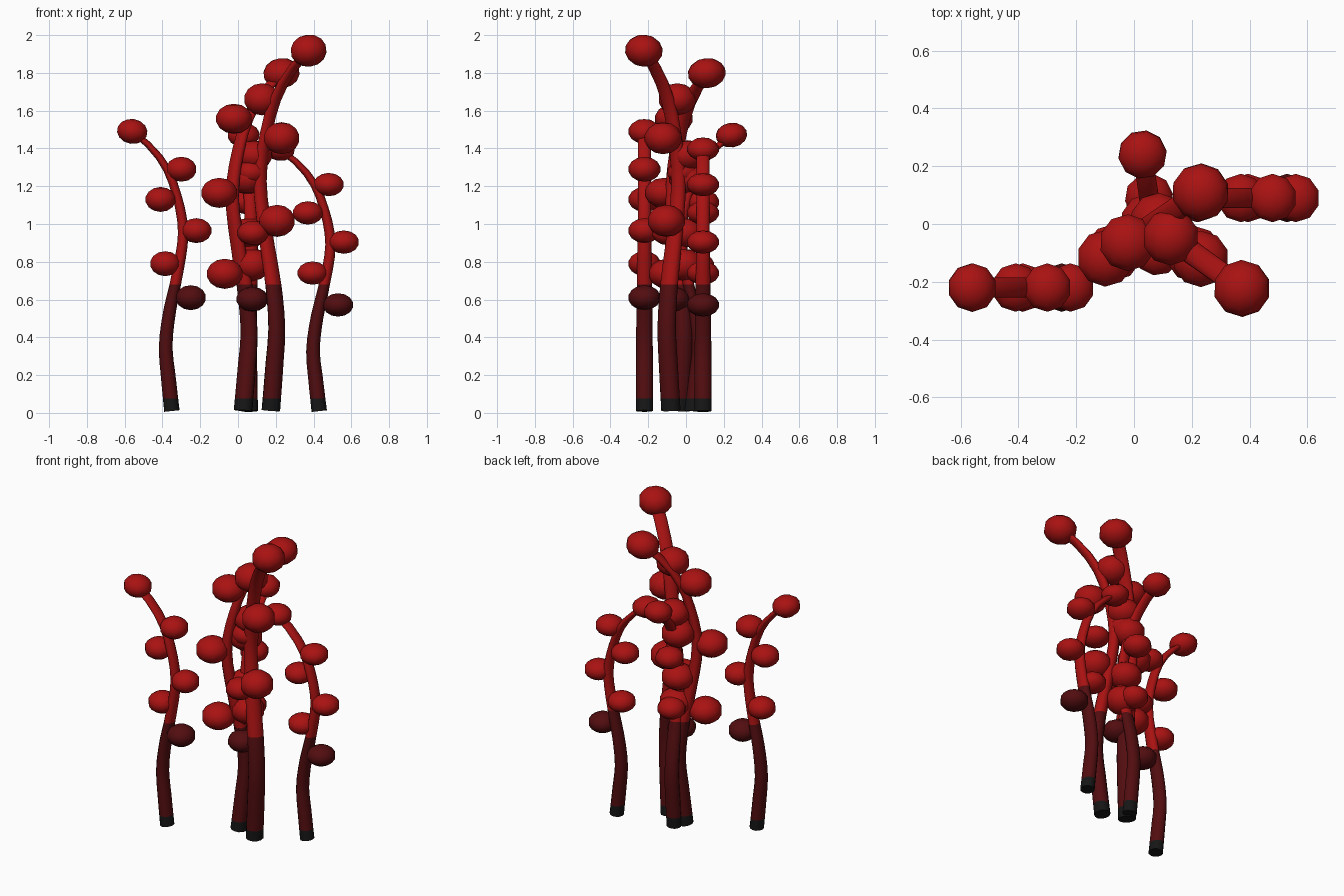
import bpy, bmesh, math
from mathutils import Vector, Matrix

if "Cube" in bpy.data.objects:
    bpy.data.objects.remove(bpy.data.objects["Cube"])


def material(name, rgb):
    m = bpy.data.materials.new(name)
    m.diffuse_color = (*rgb, 1)
    m.use_nodes = True
    m.node_tree.nodes["Principled BSDF"].inputs["Base Color"].default_value = m.diffuse_color
    return m


MATS = [material("black_root", (0.008, 0.008, 0.008)),
        material("dark_red", (0.085, 0.004, 0.005)),
        material("berry_red", (0.40, 0.006, 0.006))]
ROOT_TOP, DARK_TOP = 0.075, 0.68      # heights where the colour changes

# Stem shape: height, sideways offset, thickness in the bend plane, thickness across it
STEM = [(0.01, 0, .041, .045), (0.2, -.020, .039, .045), (0.35, -.033, .036, .044),
        (0.52, -.015, .034, .043), (0.70, .022, .030, .040), (0.9, .057, .028, .036),
        (1.0, .057, .027, .035), (1.13, .032, .025, .035), (1.28, -.020, .022, .035),
        (1.4, -.105, .018, .034), (1.49, -.21, .016, .034)]
# Berries: height, sideways offset
BERRIES = [(.61, .10), (.79, -.035), (.965, .13), (1.13, -.06), (1.29, .05), (1.49, -.21)]
# Stalks: base x, base y, bend direction, width scale, height scale
STALKS = [(-.35, -.22, (1, 0), 1.0, 1.0),
          (.43, .09, (1, 0), 1.0, .937),
          (.174, -.08, (-.81, .58), 1.17, 1.287),
          (.027, -.031, (-.82, -.57), 1.18, 1.207),
          (.061, .033, (.15, -.99), 1.0, .987)]


def sample(h):
    """Smooth interpolation of the stem table at height h."""
    n = len(STEM)
    i = max(j for j in range(n - 1) if STEM[j][0] <= h)
    a, b = STEM[i], STEM[i + 1]
    before, after = STEM[max(i - 1, 0)], STEM[min(i + 2, n - 1)]
    d = b[0] - a[0]
    t = (h - a[0]) / d
    m0 = (b[1] - before[1]) / (b[0] - before[0]) * d
    m1 = (after[1] - a[1]) / (after[0] - a[0]) * d
    off = ((2*t**3 - 3*t*t + 1) * a[1] + (t**3 - 2*t*t + t) * m0
           + (3*t*t - 2*t**3) * b[1] + (t**3 - t*t) * m1)
    return off, a[2] + (b[2] - a[2]) * t, a[3] + (b[3] - a[3]) * t


def finish(bm, name, rule):
    bmesh.ops.recalc_face_normals(bm, faces=bm.faces)
    for f in bm.faces:
        f.material_index = rule(f.calc_center_median().z)
    mesh = bpy.data.meshes.new(name)
    bm.to_mesh(mesh)
    bm.free()
    for m in MATS:
        mesh.materials.append(m)
    obj = bpy.data.objects.new(name, mesh)
    bpy.context.collection.objects.link(obj)
    bpy.ops.object.select_all(action='DESELECT')
    bpy.context.view_layer.objects.active = obj
    obj.select_set(True)
    bpy.ops.object.shade_smooth_by_angle(angle=math.radians(60))
    return obj


def colour(z):
    return 0 if z < ROOT_TOP else 1 if z < DARK_TOP else 2


def make_stem(name, frame, s, k, sides=12):
    bm = bmesh.new()
    # rings along the curve, with extra ones at the colour changes
    cuts = [ROOT_TOP / k, DARK_TOP / k]
    hs = [0.01 + 1.48 * i / 22 for i in range(23)]
    hs = sorted([h for h in hs if all(abs(h - c) > .025 for c in cuts)] + cuts)
    rings = []
    for h in hs:
        h = min(h, 1.49)
        off, ra, rb = sample(h)
        lo, hi = max(h - .01, .01), min(h + .01, 1.49)
        tan = Vector(((sample(hi)[0] - sample(lo)[0]) * s, 0, (hi - lo) * k)).normalized()
        side = Vector((tan.z, 0, -tan.x))
        if h in cuts:
            side = Vector((1, 0, 0))
        centre = Vector((off * s, 0, h * k))
        ring = []
        for j in range(sides):
            a = 2 * math.pi * j / sides
            p = centre + side * (ra * s * math.cos(a)) + Vector((0, rb * s * math.sin(a), 0))
            ring.append(bm.verts.new(frame @ p))
        rings.append(ring)
    for r0, r1 in zip(rings, rings[1:]):
        for j in range(sides):
            bm.faces.new((r0[j], r0[(j + 1) % sides], r1[(j + 1) % sides], r1[j]))
    bm.faces.new(rings[0])
    bm.faces.new(rings[-1])
    finish(bm, name, colour)


def make_berry(name, frame, s, k, h, off, tilt):
    bm = bmesh.new()
    bmesh.ops.create_uvsphere(bm, u_segments=10, v_segments=7, radius=1)
    place = (frame @ Matrix.Translation((off * s, 0, h * k)) @ Matrix.Rotation(tilt, 4, 'Y')
             @ Matrix.Diagonal((.085 * s, .086 * s, .066 * k, 1)))
    bmesh.ops.transform(bm, matrix=place, verts=bm.verts)
    finish(bm, name, lambda z: colour(h * k))


for n, (x, y, u, s, k) in enumerate(STALKS, 1):
    frame = Matrix.Translation((x, y, 0)) @ Matrix.Rotation(math.atan2(u[1], u[0]), 4, 'Z')
    make_stem(f"stem_{n}", frame, s, k)
    for b, (h, off) in enumerate(BERRIES, 1):
        make_berry(f"berry_{n}_{b}", frame, s, k, h, off, .15 if b == 6 else 0)
